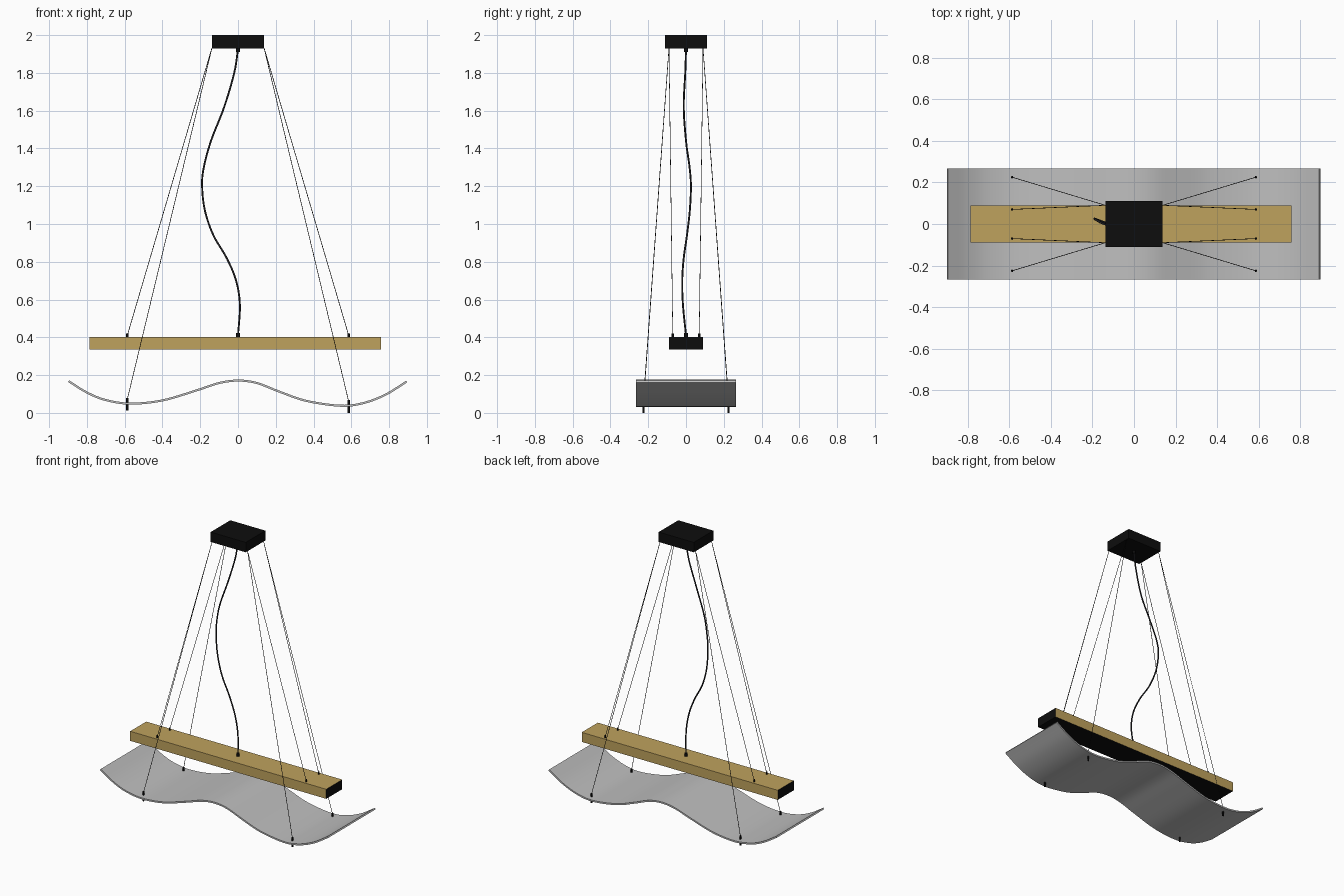
import bpy
import bmesh
from mathutils import Vector

cube = bpy.data.objects.get("Cube")
if cube:
    bpy.data.objects.remove(cube, do_unlink=True)


def material(name, r, g, b):
    m = bpy.data.materials.new(name)
    m.use_nodes = True
    m.diffuse_color = (r, g, b, 1)
    m.node_tree.nodes["Principled BSDF"].inputs["Base Color"].default_value = (r, g, b, 1)
    return m


BLACK = material("matte black", 0.004, 0.004, 0.004)
GOLD = material("golden wood", 0.52, 0.36, 0.11)
GREY = material("brushed grey", 0.52, 0.52, 0.52)
CORD = material("charcoal cord", 0.02, 0.02, 0.024)


def add_object(name, bm, *mats):
    mesh = bpy.data.meshes.new(name)
    bm.to_mesh(mesh)
    bm.free()
    for m in mats:
        mesh.materials.append(m)
    ob = bpy.data.objects.new(name, mesh)
    bpy.context.collection.objects.link(ob)
    return ob


def smooth(ob):
    bpy.ops.object.select_all(action='DESELECT')
    ob.select_set(True)
    bpy.context.view_layer.objects.active = ob
    bpy.ops.object.shade_smooth_by_angle(angle=0.7)


def box(name, low, high, *mats):
    low, high = Vector(low), Vector(high)
    bm = bmesh.new()
    bmesh.ops.create_cube(bm, size=1)
    bmesh.ops.scale(bm, vec=high - low, verts=bm.verts)
    bmesh.ops.translate(bm, vec=(low + high) / 2, verts=bm.verts)
    return add_object(name, bm, *mats)


def rod(name, start, end, radius, mat, sides=6):
    start, end = Vector(start), Vector(end)
    axis = end - start
    bm = bmesh.new()
    bmesh.ops.create_cone(bm, cap_ends=True, segments=sides, radius1=radius,
                          radius2=radius, depth=axis.length)
    turn = axis.to_track_quat('Z', 'Y').to_matrix()
    bmesh.ops.rotate(bm, matrix=turn, verts=bm.verts)
    bmesh.ops.translate(bm, vec=(start + end) / 2, verts=bm.verts)
    ob = add_object(name, bm, mat)
    smooth(ob)
    return ob


def spline(points, steps=6):
    """Smooth path through all the points."""
    p = [Vector(q) for q in points]
    p = [2 * p[0] - p[1]] + p + [2 * p[-1] - p[-2]]
    path = []
    for a, b, c, d in zip(p, p[1:], p[2:], p[3:]):
        for i in range(steps):
            t = i / steps
            path.append(b + (c - a) * t / 2 + (a - 2.5 * b + 2 * c - d / 2) * t * t
                        + (1.5 * (b - c) + (d - a) / 2) * t ** 3)
    return path + [p[-2]]


# Ceiling canopy
box("ceiling_canopy", (-0.138, -0.11, 1.93), (0.138, 0.11, 2.0), BLACK)

# Beam: wood on top and long sides, black ends and underside
beam = box("wooden_beam", (-0.785, -0.09, 0.335), (0.757, 0.09, 0.403), GOLD, BLACK)
for face in beam.data.polygons:
    n = face.normal
    face.material_index = 1 if abs(n.x) > 0.5 or n.z < -0.5 else 0

# Wavy shade
wave = spline([(-0.897, 0, 0.168), (-0.8, 0, 0.108), (-0.7, 0, 0.068), (-0.57, 0, 0.049),
               (-0.4, 0, 0.066), (-0.22, 0, 0.119), (-0.1, 0, 0.158), (0, 0, 0.171),
               (0.1, 0, 0.158), (0.22, 0, 0.112), (0.36, 0, 0.064), (0.54, 0, 0.038),
               (0.66, 0, 0.051), (0.78, 0, 0.096), (0.893, 0, 0.166)])
bm = bmesh.new()
rows = [[bm.verts.new((p.x, y, p.z)) for y in (-0.266, 0.266)] for p in wave]
for a, b in zip(rows, rows[1:]):
    bm.faces.new((a[0], b[0], b[1], a[1]))
shade = add_object("wavy_shade", bm, GREY)
solid = shade.modifiers.new("thickness", 'SOLIDIFY')
solid.thickness = 0.011
solid.offset = 0
bpy.context.view_layer.objects.active = shade
bpy.ops.object.modifier_apply(modifier=solid.name)
smooth(shade)

# Suspension wires with their fittings on the beam and the shade
for sx, side in ((-1, "right"), (1, "left")):
    for sy, end in ((-1, "front"), (1, "back")):
        tag = f"{end}_{side}"
        top = (sx * 0.138, sy * 0.09, 1.932)
        x = sx * 0.586
        rod(f"beam_wire_{tag}", top, (x, sy * 0.07, 0.41), 0.0017, BLACK)
        rod(f"beam_fitting_{tag}", (x, sy * 0.07, 0.4), (x, sy * 0.07, 0.42), 0.006, BLACK, 12)
        base = 0.012 if sx < 0 else 0.0
        rod(f"shade_wire_{tag}", top, (x, sy * 0.225, base + 0.06), 0.0017, BLACK)
        rod(f"shade_fitting_{tag}", (x, sy * 0.225, base), (x, sy * 0.225, base + 0.068),
            0.006, BLACK, 12)

# Power cord and its end sleeves
path = spline([(0, 0, 1.925), (-0.02, -0.004, 1.8), (-0.073, -0.012, 1.62),
               (-0.143, 0, 1.44), (-0.181, 0.019, 1.3), (-0.19, 0.026, 1.2),
               (-0.175, 0.02, 1.07), (-0.13, 0.005, 0.94), (-0.06, -0.012, 0.82),
               (-0.01, -0.02, 0.7), (0.01, -0.016, 0.57), (0, 0, 0.41)])
curve = bpy.data.curves.new("power_cord", 'CURVE')
curve.dimensions = '3D'
curve.bevel_depth = 0.005
curve.bevel_resolution = 2
line = curve.splines.new('POLY')
line.points.add(len(path) - 1)
for point, p in zip(line.points, path):
    point.co = (*p, 1)
line.use_smooth = True
curve.materials.append(CORD)
bpy.context.collection.objects.link(bpy.data.objects.new("power_cord", curve))
for name, z in (("cord_sleeve_top", 1.91), ("cord_sleeve_bottom", 0.4)):
    rod(name, (0, 0, z), (0, 0, z + 0.024), 0.01, BLACK, 16)
